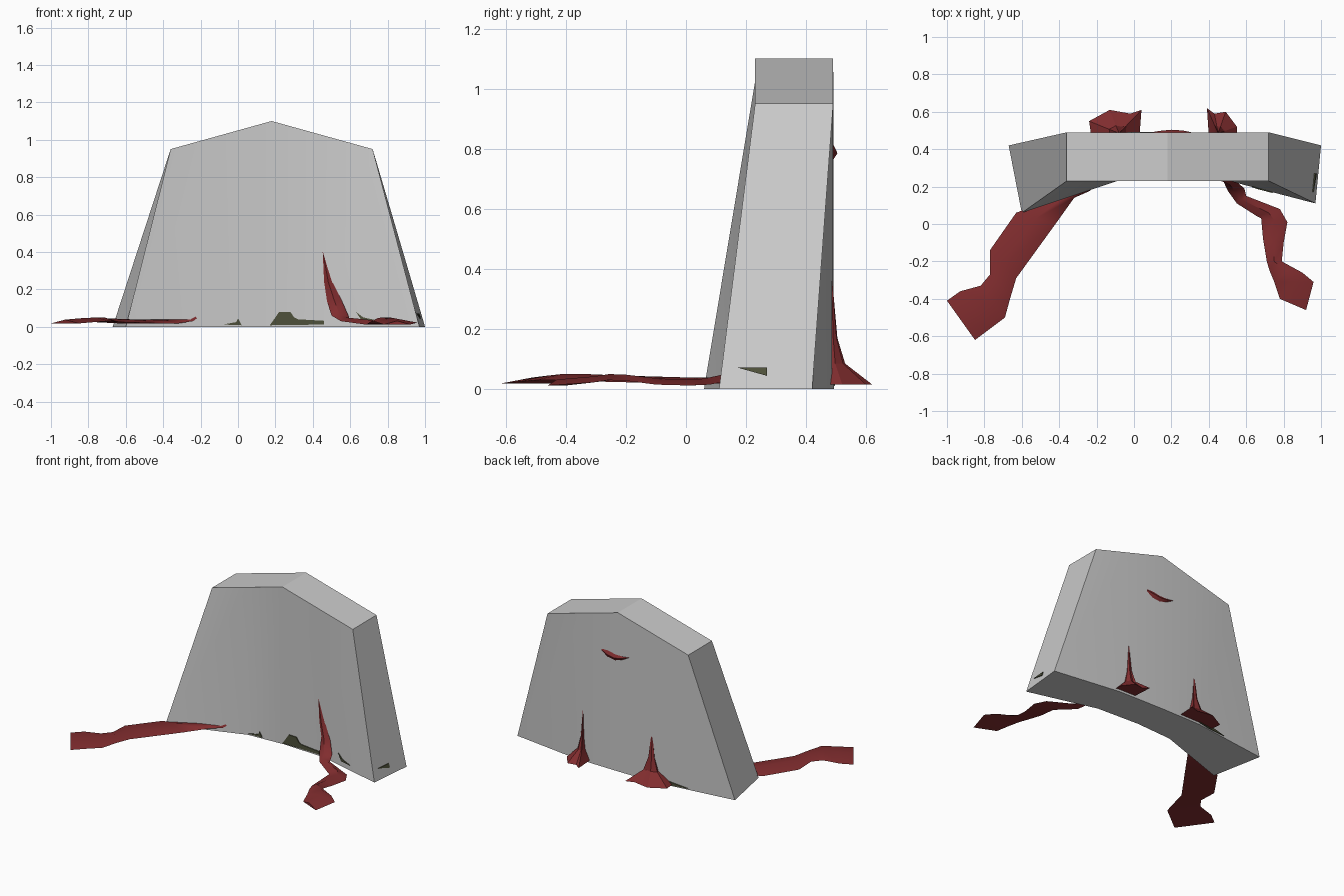
import bpy, bmesh
from mathutils import Vector
from mathutils.bvhtree import BVHTree


def material(name, rgb):
    m = bpy.data.materials.new(name)
    m.diffuse_color = (*rgb, 1)
    return m


STONE = material("pale grey stone", (0.6, 0.6, 0.6))
RED = material("dark red root", (0.22, 0.026, 0.028))
MOSS = material("dull green moss", (0.075, 0.08, 0.042))


def finish(bm, name, mat, smooth=30):
    bmesh.ops.remove_doubles(bm, verts=bm.verts, dist=0.0005)
    bmesh.ops.recalc_face_normals(bm, faces=bm.faces)
    me = bpy.data.meshes.new(name)
    bm.to_mesh(me)
    me.materials.append(mat)
    ob = bpy.data.objects.new(name, me)
    bpy.context.collection.objects.link(ob)
    bpy.ops.object.select_all(action='DESELECT')
    ob.select_set(True)
    bpy.context.view_layer.objects.active = ob
    bpy.ops.object.shade_smooth_by_angle(angle=smooth * 3.14159 / 180)
    return ob


def loft(bm, rings, cap=True):
    """Bridge closed rings of points and cap both ends."""
    vs = [[bm.verts.new(p) for p in r] for r in rings]
    n = len(vs[0])
    for a, b in zip(vs, vs[1:]):
        for i in range(n):
            j = (i + 1) % n
            bm.faces.new((a[i], a[j], b[j], b[i]))
    if cap:
        bm.faces.new(vs[0])
        bm.faces.new(vs[-1])


# Curved tapering slab: columns of front foot, back foot, top x and top z
columns = [
    (-0.60, 0.06, -0.67, 0.42, -0.36, 0.95),
    (-0.09, 0.235, -0.12, 0.49, -0.09, 1.025),
    (0.18, 0.25, 0.18, 0.492, 0.18, 1.10),
    (0.49, 0.235, 0.52, 0.485, 0.45, 1.025),
    (0.97, 0.11, 1.00, 0.42, 0.72, 0.95),
]
bm = bmesh.new()
loft(bm, [[(fx, fy, 0), (tx, 0.23, tz), (tx, 0.49, tz), (bx, by, 0)]
          for fx, fy, bx, by, tx, tz in columns])
slab = finish(bm, "stone_slab", STONE, 28)
bm = bmesh.new()
bm.from_mesh(slab.data)
tree = BVHTree.FromBMesh(bm)
bm.free()


# Roots: sections of left x, y, right x, y, height; ridge lifts off the ground or wall
def root(name, sections, lift=0.02):
    bm = bmesh.new()
    rings = []
    for lx, ly, rx, ry, z in sections:
        l, r = Vector((lx, ly, z)), Vector((rx, ry, z))
        width = min(1, (r - l).length / 0.08)
        up = Vector((0, 0, lift)) if z < 0.04 else Vector((0, -lift * width, 0))
        rings.append([l, (l + r) / 2 + up, r])
    loft(bm, rings)
    finish(bm, name, RED, 40)


root("left_front_root", [
    (-1.00, -0.41, -0.85, -0.62, 0.018), (-0.93, -0.36, -0.77, -0.56, 0.025),
    (-0.82, -0.33, -0.69, -0.50, 0.03), (-0.77, -0.27, -0.66, -0.39, 0.03),
    (-0.77, -0.14, -0.63, -0.29, 0.025), (-0.63, 0.06, -0.42, 0.00, 0.018),
    (-0.47, 0.12, -0.32, 0.14, 0.018), (-0.30, 0.19, -0.24, 0.175, 0.03),
    (-0.245, 0.20, -0.20, 0.205, 0.06), (-0.205, 0.205, -0.172, 0.215, 0.14),
    (-0.18, 0.215, -0.157, 0.22, 0.22), (-0.151, 0.22, -0.147, 0.22, 0.36)])
root("right_front_root", [
    (0.78, -0.40, 0.92, -0.46, 0.012), (0.75, -0.31, 0.96, -0.31, 0.022),
    (0.725, -0.25, 0.90, -0.26, 0.03), (0.71, -0.20, 0.79, -0.20, 0.028),
    (0.69, -0.08, 0.80, -0.10, 0.015), (0.68, 0.03, 0.82, 0.01, 0.012),
    (0.66, 0.04, 0.78, 0.08, 0.015), (0.55, 0.11, 0.60, 0.15, 0.03),
    (0.50, 0.18, 0.59, 0.19, 0.06), (0.475, 0.235, 0.555, 0.22, 0.14),
    (0.46, 0.235, 0.505, 0.235, 0.24), (0.451, 0.235, 0.456, 0.235, 0.40)])


# Rear roots: spread foot drawn in to a thin spike against the wall
def spike(name, x, outline, height):
    bm = bmesh.new()
    stem = Vector((x, 0.485, 0))
    rings = []
    for s, z in ((1, 0.015), (0.33, 0.085), (0.14, 0.17), (0.01, height)):
        rings.append([stem + (Vector((px, py, 0)) - stem) * s + Vector((0, 0, z))
                      for px, py in outline])
    loft(bm, rings)
    finish(bm, name, RED, 25)


spike("left_rear_root", -0.08, [(-0.23, 0.48), (-0.24, 0.55), (-0.13, 0.61),
      (-0.02, 0.59), (0.04, 0.61), (0.03, 0.48)], 0.36)
spike("right_rear_root", 0.45, [(0.40, 0.47), (0.39, 0.62), (0.43, 0.59),
      (0.49, 0.60), (0.55, 0.52), (0.55, 0.47)], 0.37)

# Small bulging root loop breaking out of the rear wall
bm = bmesh.new()
loft(bm, [[(x, 0.488, z + h), (x, 0.488 + d, z), (x, 0.488, z - h)]
          for x, z, h, d in ((0.305, 0.81, 0.008, 0.003), (0.26, 0.795, 0.024, 0.012),
                             (0.20, 0.785, 0.024, 0.016), (0.14, 0.795, 0.014, 0.010),
                             (0.095, 0.81, 0.004, 0.003))])
finish(bm, "rear_root_loop", RED, 40)


# Moss: thin plates cast onto the slab along a direction
def moss(name, pts, direction):
    d = Vector(direction)
    bm = bmesh.new()
    outer, inner = [], []
    for a, z in pts:
        start = Vector((a, 0, z)) if d.y else Vector((0, a, z))
        hit = tree.ray_cast(start - d * 2, d)[0]
        if hit is None:
            continue
        outer.append(hit - d * 0.006)
        inner.append(hit + d * 0.003)
    loft(bm, [outer, inner])
    finish(bm, name, MOSS, 10)


FRONT, BACK, SIDE = (0, 1, 0), (0, -1, 0), (-1, 0, 0)
moss("front_moss", [(0.17, 0.008), (0.20, 0.05), (0.22, 0.08), (0.28, 0.08),
     (0.30, 0.05), (0.32, 0.04), (0.46, 0.032), (0.46, 0.012)], FRONT)
moss("small_front_moss", [(-0.08, 0.012), (-0.01, 0.025), (0.0, 0.045),
     (0.02, 0.008)], FRONT)
moss("right_front_moss", [(0.63, 0.08), (0.67, 0.05), (0.74, 0.035), (0.66, 0.035)], FRONT)
moss("rear_moss", [(-0.10, 0.04), (-0.18, 0.035), (-0.34, 0.01), (-0.22, 0.006),
     (-0.12, 0.012)], BACK)
moss("side_moss", [(0.17, 0.072), (0.27, 0.072), (0.27, 0.044)], SIDE)
